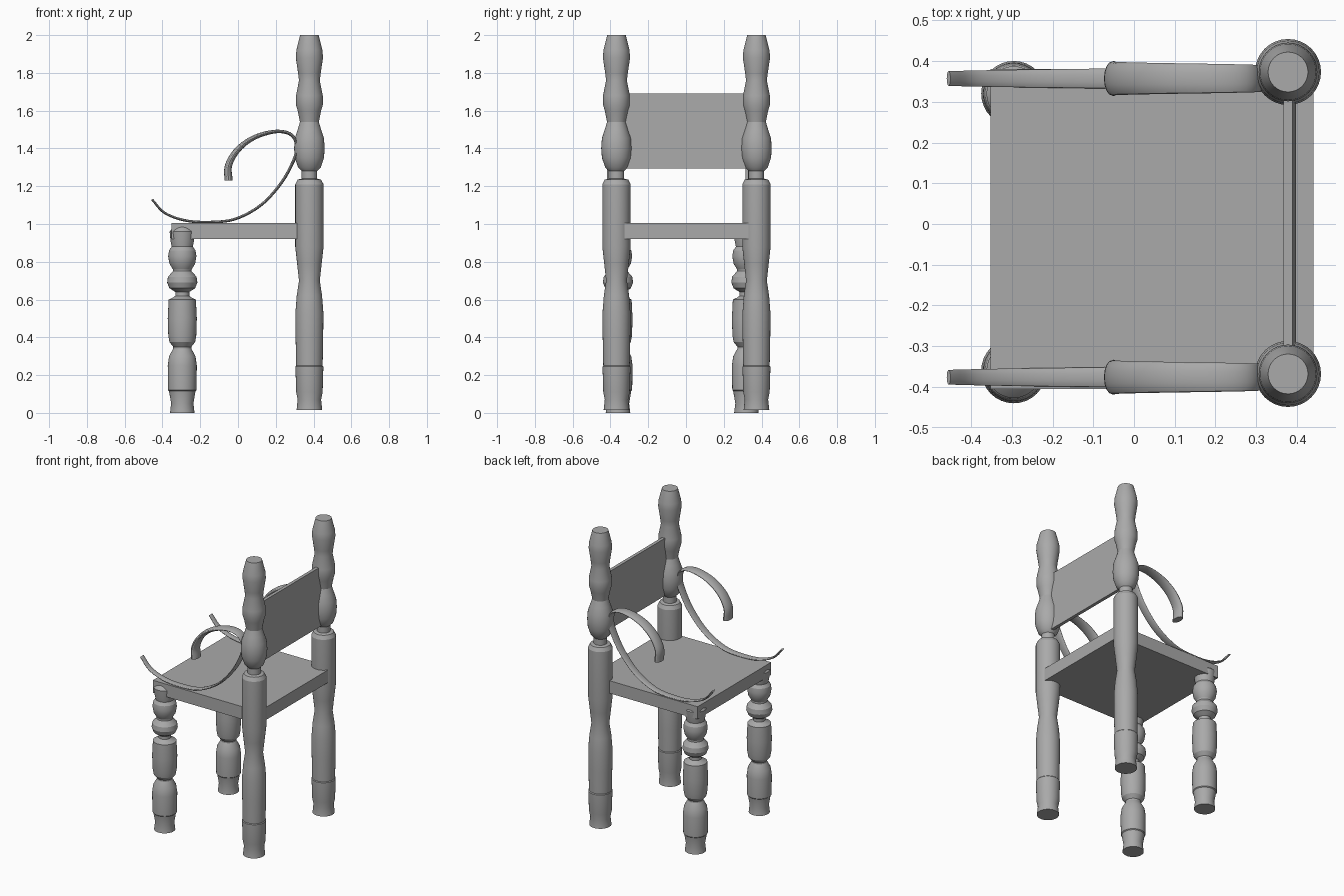
import bpy
import bmesh
import math
from mathutils import Vector

if "Cube" in bpy.data.objects:
    bpy.data.objects.remove(bpy.data.objects["Cube"], do_unlink=True)

GREY = (0.4, 0.4, 0.4, 1.0)
grey = bpy.data.materials.new("plain_grey")
grey.use_nodes = True
grey.diffuse_color = GREY
grey.node_tree.nodes["Principled BSDF"].inputs["Base Color"].default_value = GREY


def finish(name, bm, location=(0, 0, 0), smooth=True):
    """Turn a bmesh into a named object with the shared material."""
    bmesh.ops.recalc_face_normals(bm, faces=bm.faces)
    mesh = bpy.data.meshes.new(name)
    bm.to_mesh(mesh)
    bm.free()
    mesh.materials.append(grey)
    obj = bpy.data.objects.new(name, mesh)
    obj.location = location
    bpy.context.collection.objects.link(obj)
    if smooth:
        bpy.ops.object.select_all(action="DESELECT")
        obj.select_set(True)
        bpy.context.view_layer.objects.active = obj
        bpy.ops.object.shade_smooth_by_angle(angle=math.radians(25))
    return obj


def loft(rings):
    """Skin a list of equal point rings and cap both ends."""
    bm = bmesh.new()
    loops = [[bm.verts.new(p) for p in ring] for ring in rings]
    count = len(loops[0])
    for a, b in zip(loops, loops[1:]):
        for i in range(count):
            j = (i + 1) % count
            bm.faces.new((a[i], a[j], b[j], b[i]))
    bm.faces.new(loops[0])
    bm.faces.new(loops[-1])
    return bm


def circle(count):
    return [(math.cos(math.tau * i / count), math.sin(math.tau * i / count))
            for i in range(count)]


def turned(name, profile, x, y):
    """Lathe-turned post from (height, radius) pairs."""
    rings = [[(r * c, r * s, z) for c, s in circle(32)] for z, r in profile]
    return finish(name, loft(rings), (x, y, 0))


def slab(name, x0, x1, y0, y1, z0, z1, lean=0.0):
    bm = bmesh.new()
    bmesh.ops.create_cube(bm, size=1)
    for v in bm.verts:
        top = v.co.z > 0
        v.co = ((x1 if v.co.x > 0 else x0) + (0 if top else lean),
                y1 if v.co.y > 0 else y0, z1 if top else z0)
    return finish(name, bm, smooth=False)


def spline(points, steps):
    """Catmull-Rom curve through the points."""
    pts = [Vector(p) for p in points]
    pts = [2 * pts[0] - pts[1]] + pts + [2 * pts[-1] - pts[-2]]
    out = []
    for a, b, c, d in zip(pts, pts[1:], pts[2:], pts[3:]):
        for k in range(steps):
            t = k / steps
            out.append(0.5 * (2 * b + (c - a) * t + (2 * a - 5 * b + 4 * c - d) * t * t
                              + (3 * b - a - 3 * c + d) * t ** 3))
    return out + [pts[-2]]


# Turned profiles, from the floor up
rear_profile = [(0.015, 0.068), (0.07, 0.062), (0.11, 0.07), (0.245, 0.074),
                (0.25, 0.07), (0.4, 0.073), (0.53, 0.074), (0.62, 0.067),
                (0.70, 0.055), (0.79, 0.065), (0.88, 0.075), (1.21, 0.075),
                (1.235, 0.062), (1.24, 0.041), (1.28, 0.041), (1.30, 0.06),
                (1.35, 0.077), (1.40, 0.081), (1.455, 0.077), (1.5, 0.062),
                (1.54, 0.05), (1.6, 0.062), (1.63, 0.071), (1.68, 0.071),
                (1.76, 0.055), (1.80, 0.06), (1.88, 0.072), (1.92, 0.069),
                (2.0, 0.049)]
front_profile = [(0, 0.065), (0.05, 0.059), (0.115, 0.07), (0.12, 0.075),
                 (0.25, 0.077), (0.3, 0.07), (0.34, 0.048), (0.35, 0.048),
                 (0.375, 0.068), (0.41, 0.074), (0.5, 0.077), (0.60, 0.072),
                 (0.61, 0.05), (0.62, 0.037), (0.64, 0.037), (0.66, 0.068),
                 (0.69, 0.08), (0.72, 0.076), (0.75, 0.05), (0.76, 0.05),
                 (0.79, 0.068), (0.83, 0.075), (0.86, 0.07), (0.88, 0.056),
                 (0.91, 0.062), (0.96, 0.067), (0.98, 0.05), (0.995, 0.03)]

# Scroll arm centre line: seat front, up to the post, curling forward
arm_path = [(-0.455, 1.13), (-0.39, 1.06), (-0.285, 1.02), (-0.16, 1.01),
            (-0.02, 1.025), (0.115, 1.095), (0.22, 1.205), (0.285, 1.315),
            (0.312, 1.40), (0.285, 1.47), (0.205, 1.49), (0.09, 1.46),
            (0, 1.395), (-0.05, 1.31), (-0.05, 1.23)]


def scroll_arm(name, y):
    path = spline(arm_path, 5)
    rings = []
    for i, p in enumerate(path):
        f = i / (len(path) - 1)
        tangent = (path[min(i + 1, len(path) - 1)] - path[max(i - 1, 0)]).normalized()
        width = 0.018 + 0.025 * f
        thick = 0.006 + 0.004 * f + 0.012 * max(0, (f - 0.7) / 0.3)
        rings.append([(p.x - tangent.y * thick * s, width * c,
                       p.y + tangent.x * thick * s) for c, s in circle(16)])
    return finish(name, loft(rings), (0, y, 0))


# Both sides of the chair
for side, post_y, leg_y, arm_y in (("right", 0.373, 0.32, 0.357),
                                   ("left", -0.368, -0.36, -0.376)):
    turned(side + "_rear_post", rear_profile, 0.378, post_y)
    turned(side + "_front_leg", front_profile, -0.295, leg_y)
    scroll_arm(side + "_scroll_arm", arm_y)

# Seat board and back panel
slab("seat", -0.352, 0.44, -0.405, 0.38, 0.92, 1.005)
slab("back_panel", 0.367, 0.389, -0.365, 0.37, 1.295, 1.69, lean=0.008)
